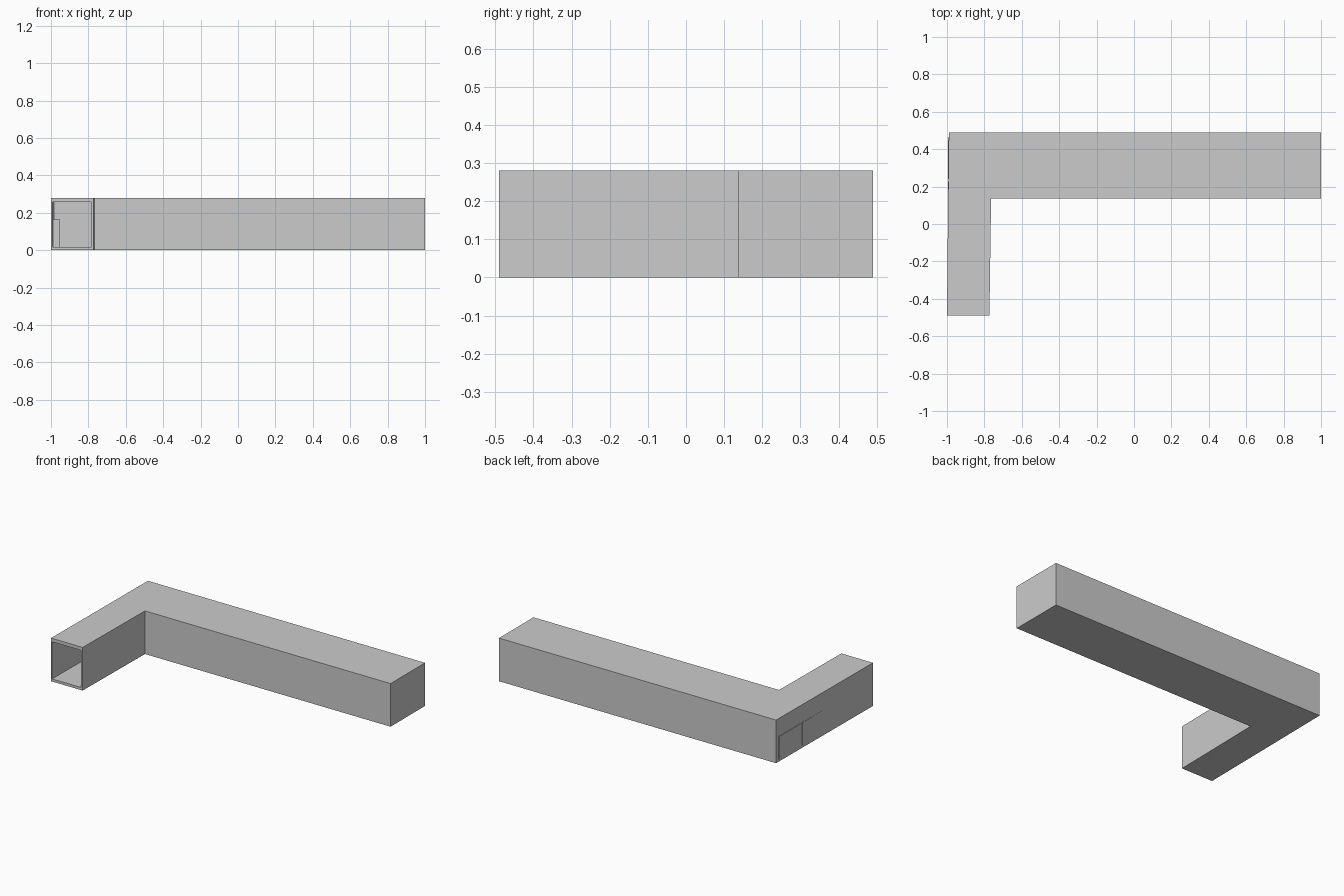
import bpy, bmesh

if "Cube" in bpy.data.objects:
    bpy.data.objects.remove(bpy.data.objects["Cube"])


def make_object(name, bm):
    bmesh.ops.recalc_face_normals(bm, faces=bm.faces)
    mesh = bpy.data.meshes.new(name)
    bm.to_mesh(mesh)
    bm.free()
    obj = bpy.data.objects.new(name, mesh)
    bpy.context.collection.objects.link(obj)
    return obj


def open_prism(bm, outline, z0, z1):
    """Prism over the outline, left open on its first side; returns the opening corners."""
    low = [bm.verts.new((x, y, z0)) for x, y in outline]
    high = [bm.verts.new((x, y, z1)) for x, y in outline]
    bm.faces.new(low)
    bm.faces.new(high)
    for i in range(1, len(outline)):
        j = (i + 1) % len(outline)
        bm.faces.new((low[i], low[j], high[j], high[i]))
    return [low[0], low[1], high[1], high[0]]


# Hollow L-shaped shell, open at the front of the short wing
outer = [(-1.0, -0.49), (-0.773, -0.49), (-0.764, 0.137), (1.0, 0.137), (1.0, 0.49), (-0.99, 0.49)]
inner = [(-0.992, -0.49), (-0.783, -0.49), (-0.774, 0.149), (0.99, 0.149), (0.99, 0.478), (-0.982, 0.478)]
bm = bmesh.new()
a = open_prism(bm, outer, 0.0, 0.28)
b = open_prism(bm, inner, 0.017, 0.258)
for i in range(4):
    j = (i + 1) % 4
    bm.faces.new((a[i], a[j], b[j], b[i]))
make_object("corridor_shell", bm)

# Row of low cabinets along the left wall, their backs just breaking through it
for i in range(2):
    y0, y1 = 0.24 - 0.235 * i, 0.463 - 0.235 * i
    bm = bmesh.new()
    bmesh.ops.create_cube(bm, size=1)
    for v in bm.verts:
        v.co.x = -0.995 if v.co.x < 0 else -0.953
        v.co.y = y0 if v.co.y < 0 else y1
        v.co.z = 0.0165 if v.co.z < 0 else 0.164
    make_object(f"wall_cabinet_{i + 1}", bm)
